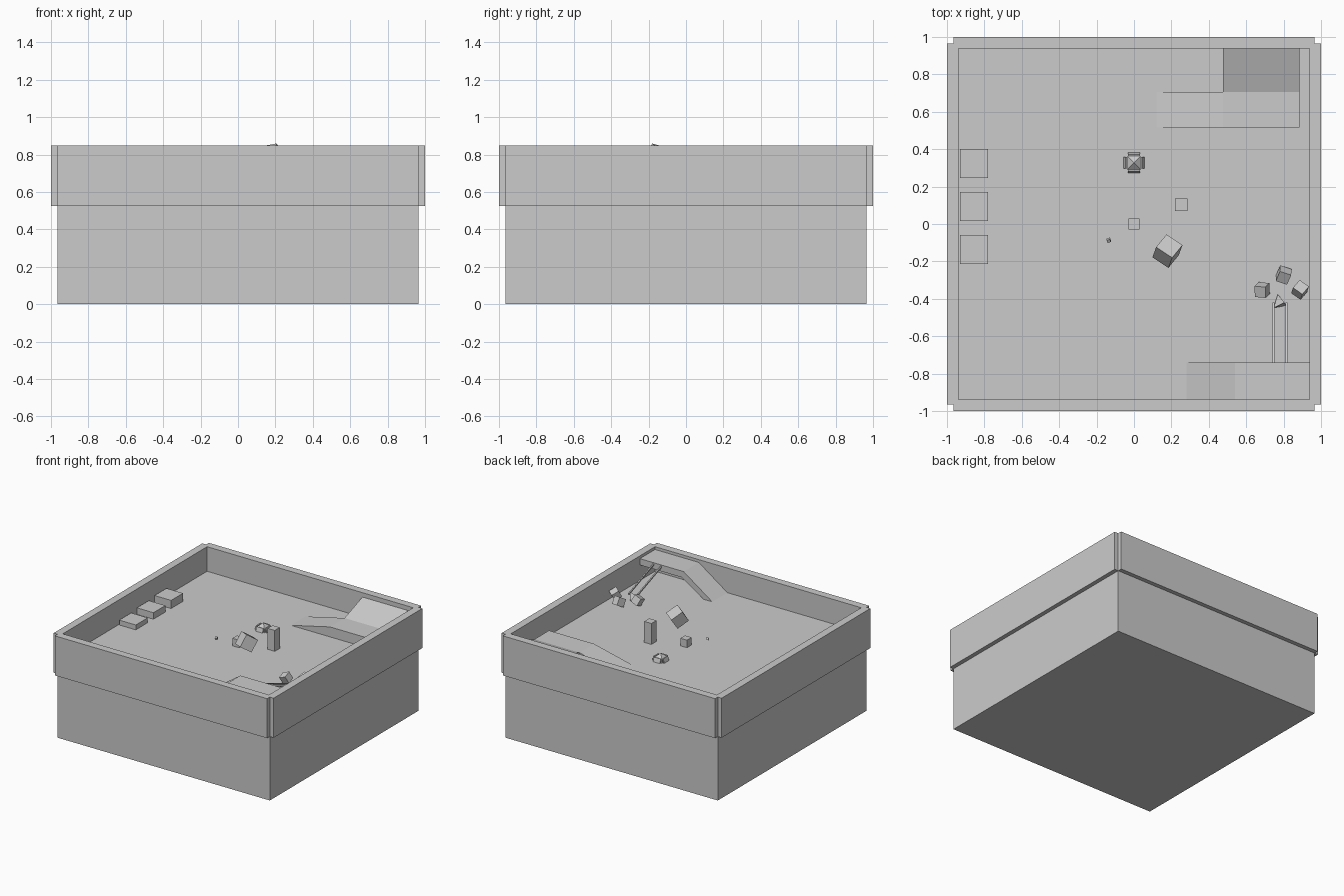
import bpy
import bmesh
from math import pi
from mathutils import Matrix, Vector, Euler

if "Cube" in bpy.data.objects:
    bpy.data.objects.remove(bpy.data.objects["Cube"], do_unlink=True)

GREY = (0.6, 0.6, 0.6, 1)
mat = bpy.data.materials.new("plain_grey")
mat.use_nodes = True
mat.diffuse_color = GREY
mat.node_tree.nodes["Principled BSDF"].inputs["Base Color"].default_value = GREY

FLOOR = 0.648
RIM = 0.85


def finish(name, bm):
    bmesh.ops.recalc_face_normals(bm, faces=bm.faces)
    mesh = bpy.data.meshes.new(name)
    bm.to_mesh(mesh)
    bm.free()
    mesh.materials.append(mat)
    obj = bpy.data.objects.new(name, mesh)
    bpy.context.collection.objects.link(obj)
    return obj


def box(name, x, y, z):
    """Box from (low, high) pairs on each axis."""
    bm = bmesh.new()
    size = [b - a for a, b in (x, y, z)]
    mid = [(a + b) / 2 for a, b in (x, y, z)]
    bmesh.ops.create_cube(bm, size=1, matrix=Matrix.Translation(mid) @ Matrix.Diagonal((*size, 1)))
    return finish(name, bm)


def prism(name, profile, axis, low, high):
    """Extrude a profile of (horizontal, z) points along x or y."""
    bm = bmesh.new()
    place = (lambda h, z, d: (d, h, z)) if axis == "x" else (lambda h, z, d: (h, d, z))
    face = bm.faces.new([bm.verts.new(place(h, z, low)) for h, z in profile])
    ext = bmesh.ops.extrude_face_region(bm, geom=[face], use_keep_orig=True)
    verts = [g for g in ext["geom"] if isinstance(g, bmesh.types.BMVert)]
    bmesh.ops.translate(bm, verts=verts, vec=place(0, 0, high - low))
    return finish(name, bm)


def tilted_cube(name, centre, size, u, v):
    """Cube whose edges follow direction u and, as near as possible, v."""
    u = Vector(u).normalized()
    w = u.cross(Vector(v)).normalized()
    rot = Matrix((u, w.cross(u), w)).transposed().to_4x4()
    bm = bmesh.new()
    bmesh.ops.create_cube(bm, size=size, matrix=Matrix.Translation(centre) @ rot)
    return finish(name, bm)


# Solid base and floor
box("base_block", (-0.965, 0.965), (-0.965, 0.965), (0, FLOOR))

# Raised walls with notched corners
for side, label in ((-1, "low"), (1, "high")):
    span = tuple(sorted((side * 0.937, side)))
    box(f"side_wall_{label}", span, (-0.965, 0.965), (0.525, RIM))
    box(f"end_wall_{label}", (-0.965, 0.965), span, (0.525, RIM))

# Row of three blocks rising toward the back
for i in range(3):
    y = -0.213 + i * 0.229
    box(f"step_block_{i + 1}", (-0.93, -0.78), (y, y + 0.155), (FLOOR, 0.688 + i * 0.0135))

# Back ramp with its landing and the slope up to the wall
prism("back_ramp", [(0.12, FLOOR), (0.475, 0.73), (0.885, 0.73), (0.885, FLOOR)],
      "y", 0.515, 0.705)
prism("back_slope", [(0.705, FLOOR), (0.705, 0.73), (0.94, 0.815), (0.94, FLOOR)],
      "x", 0.475, 0.885)

# Raised front walkway with a sloping end
prism("front_walkway",
      [(0.28, FLOOR), (0.54, 0.827), (0.937, 0.827), (0.937, 0.775), (0.56, 0.775), (0.36, FLOOR)],
      "y", -0.937, -0.74)

# Two rails leading down from the walkway
for i, x in enumerate((0.745, 0.815)):
    prism(f"rail_{i + 1}", [(-0.74, 0.805), (-0.74, 0.817), (-0.42, 0.697), (-0.42, 0.685)],
          "x", x - 0.005, x + 0.005)

# Upright blocks in the middle
box("tall_block", (0.22, 0.285), (0.07, 0.135), (FLOOR, 0.82))
box("small_block", (-0.03, 0.03), (-0.03, 0.03), (FLOOR, 0.71))

# Tumbling cubes
tilted_cube("large_cube", (0.179, -0.145, 0.78), 0.104, (-0.086, 0.057, -0.016), (0.064, 0.062, -0.054))
tilted_cube("cube_left", (0.685, -0.353, 0.70), 0.062, (0.055, -0.005, 0.02), (0.025, 0.05, 0.03))
tilted_cube("cube_back", (0.80, -0.273, 0.69), 0.064, (0.06, -0.02, -0.01), (0.02, 0.05, 0.03))
tilted_cube("cube_right", (0.888, -0.352, 0.70), 0.062, (0.05, -0.035, 0.01), (0.03, 0.045, -0.03))
tilted_cube("tiny_cube", (-0.135, -0.087, 0.705), 0.018, (1, 0.3, 0.2), (-0.2, 1, 0.6))

# Small leaning pyramid among the cubes
bm = bmesh.new()
bmesh.ops.create_cone(bm, cap_ends=True, segments=3, radius1=0.045, radius2=0, depth=0.06,
                      matrix=Matrix.Translation((0.79, -0.42, 0.685))
                      @ Euler((0.4, -0.3, 2.2)).to_matrix().to_4x4())
finish("small_pyramid", bm)

# Pointed casing with four outward-leaning plates
bm = bmesh.new()
bmesh.ops.create_cone(bm, cap_ends=True, segments=4, radius1=0.05, radius2=0, depth=0.03,
                      matrix=Matrix.Translation((0, 0.328, 0.695)) @ Matrix.Rotation(pi / 4, 4, "Z"))
finish("casing_top", bm)
box("casing_body", (-0.035, 0.035), (0.293, 0.363), (FLOOR, 0.68))
for i in range(4):
    bm = bmesh.new()
    bmesh.ops.create_cube(bm, size=1, matrix=Matrix.Translation((0, 0.328, 0.668))
                          @ Matrix.Rotation(i * pi / 2, 4, "Z")
                          @ Matrix.Translation((0.046, 0, 0))
                          @ Matrix.Rotation(-0.3, 4, "Y")
                          @ Matrix.Diagonal((0.008, 0.062, 0.036, 1)))
    finish(f"casing_plate_{i + 1}", bm)
